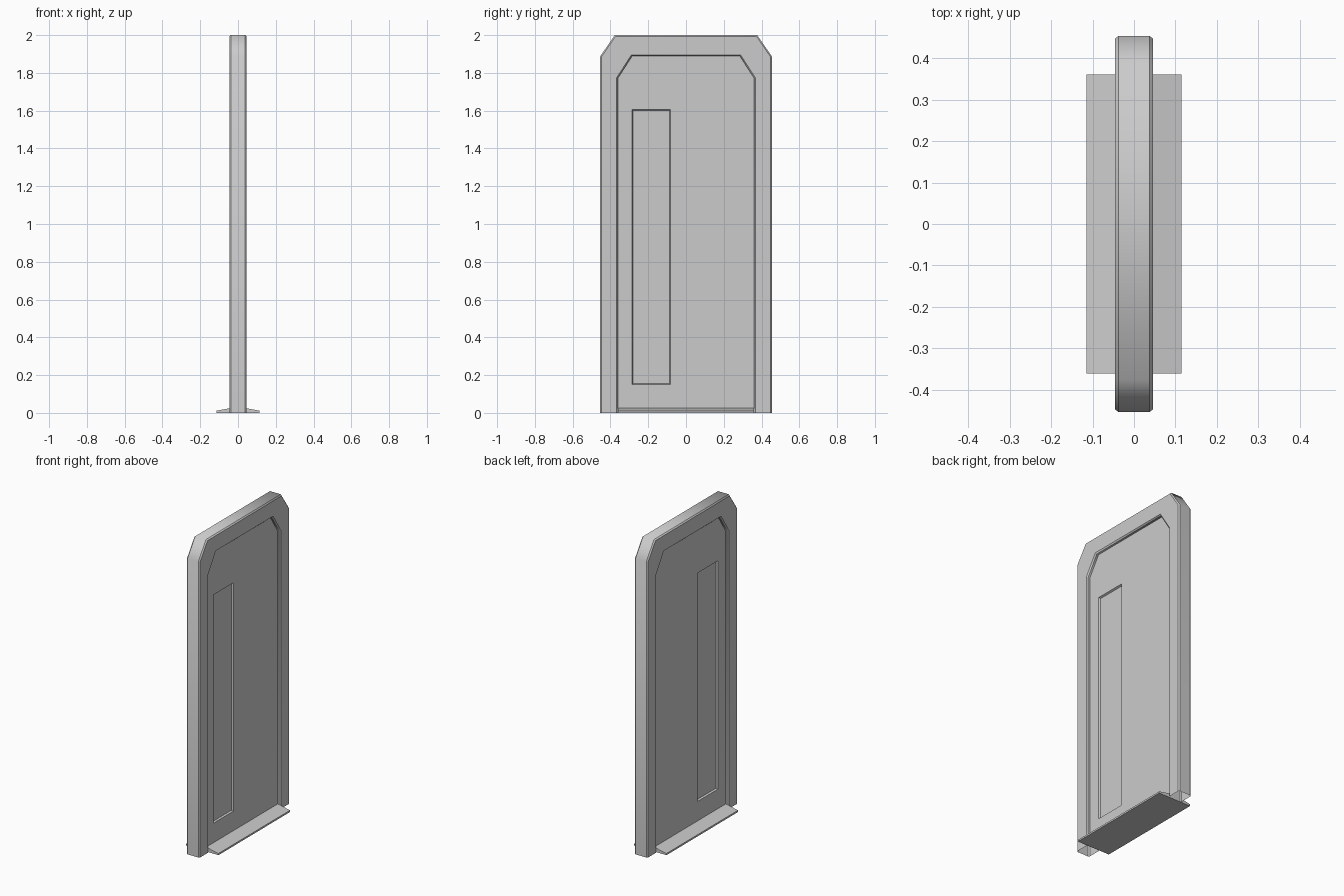
import bpy, bmesh, math

if "Cube" in bpy.data.objects:
    bpy.data.objects.remove(bpy.data.objects["Cube"])


def make_object(name, bm):
    bmesh.ops.recalc_face_normals(bm, faces=bm.faces[:])
    mesh = bpy.data.meshes.new(name)
    bm.to_mesh(mesh)
    bm.free()
    obj = bpy.data.objects.new(name, mesh)
    bpy.context.collection.objects.link(obj)
    return obj


def arch(half_w, shoulder, half_top, top, inset=0.0):
    """Door arch outline in y-z with cut corners, optionally inset evenly."""
    a = math.atan2(half_w - half_top, top - shoulder)
    w, t = half_w - inset, top - inset
    s = shoulder - inset * math.tan(a / 2)
    h = half_top - inset * math.tan((math.pi / 2 - a) / 2)
    return [(-w, 0), (-w, s), (-h, t), (h, t), (w, s), (w, 0)]


OUTER = (0.454, 1.888, 0.377, 2.0)
INNER = (0.361, 1.771, 0.285, 1.889)
FACE_X, EDGE_X, DOOR_X, WELL_X, C = 0.046, 0.038, 0.025, 0.014, 0.007

# Frame: chamfered hollow section swept along the arch, open at the feet
half = [(INNER, 0, EDGE_X), (INNER, -C, FACE_X), (OUTER, C, FACE_X), (OUTER, 0, EDGE_X)]
section = half + [(o, d, -x) for o, d, x in reversed(half)]
bm = bmesh.new()
rings = [[bm.verts.new((x, y, z)) for y, z in arch(*o, d)] for o, d, x in section]
for k, ring in enumerate(rings):
    nxt = rings[(k + 1) % len(rings)]
    for i in range(len(ring) - 1):
        bm.faces.new((ring[i], ring[i + 1], nxt[i + 1], nxt[i])).smooth = True
# lines along the sweep stay sharp, the corners of the arch shade smoothly
for ring in rings:
    for a, b in zip(ring, ring[1:]):
        bm.edges.get((a, b)).smooth = False
make_object("door_frame", bm)

# Door leaf: flat panel on each side with a tall sunken window strip
bm = bmesh.new()
R = 0.005
for side in (1, -1):
    out = [bm.verts.new((side * DOOR_X, y, z)) for y, z in arch(*INNER)]

    def rect(x, r):
        y0, y1, z0, z1 = -0.285 + r, -0.082 - r, 0.15 + r, 1.607 - r
        return [bm.verts.new((side * x, y, z))
                for y, z in ((y0, z0), (y0, z1), (y1, z1), (y1, z0))]

    rim, well = rect(DOOR_X, 0), rect(WELL_X, R)
    faces = [
        [out[0], out[1], out[2], rim[1], rim[0]],
        [out[2], out[3], out[4], out[5], rim[3], rim[2], rim[1]],
        [out[5], out[0], rim[0], rim[3]],
        well,
    ]
    faces += [[rim[i], rim[(i + 1) % 4], well[(i + 1) % 4], well[i]] for i in range(4)]
    for f in faces:
        bm.faces.new(f if side == -1 else f[::-1])
make_object("door_leaf", bm)

# Threshold: low ramped sill passing under the leaf
bm = bmesh.new()
sill = [(-0.115, 0), (0.115, 0), (0.115, 0.011), (0.038, 0.026), (-0.038, 0.026), (-0.115, 0.011)]
front = [bm.verts.new((x, -0.361, z)) for x, z in sill]
back = [bm.verts.new((x, 0.361, z)) for x, z in sill]
bm.faces.new(front)
bm.faces.new(back[::-1])
for i in range(len(sill)):
    j = (i + 1) % len(sill)
    bm.faces.new((front[i], front[j], back[j], back[i]))
make_object("threshold", bm)
